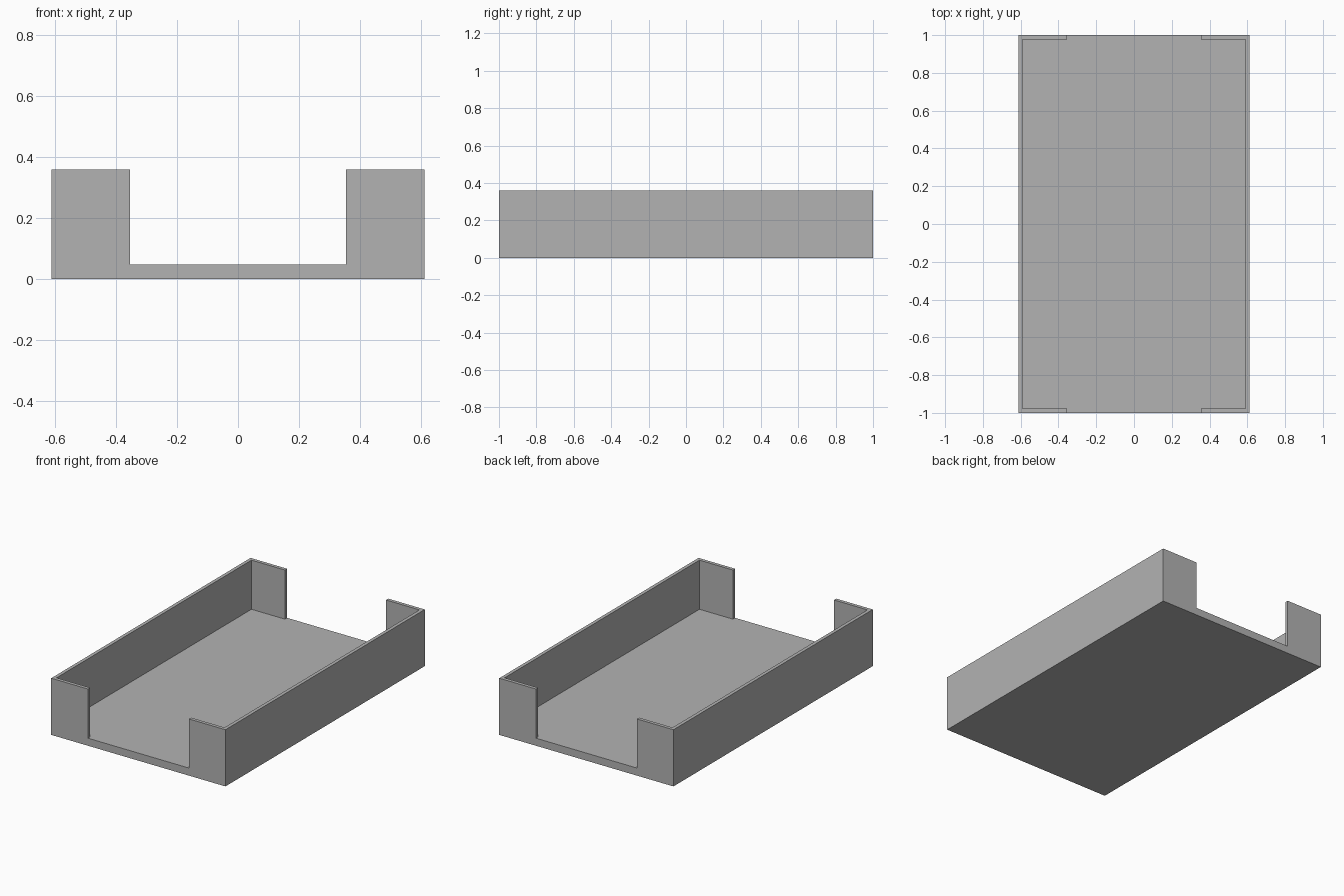
import bpy

if "Cube" in bpy.data.objects:
    bpy.data.objects.remove(bpy.data.objects["Cube"], do_unlink=True)

HALF_W, HALF_L, HEIGHT = 0.612, 1.0, 0.36
WALL, FLOOR, GAP = 0.022, 0.048, 0.355


def material(name, colour):
    mat = bpy.data.materials.new(name)
    mat.use_nodes = True
    mat.diffuse_color = colour
    mat.node_tree.nodes["Principled BSDF"].inputs["Base Color"].default_value = colour
    return mat


def box(name, half_x, half_y, bottom, top):
    bpy.ops.mesh.primitive_cube_add(size=2, location=(0, 0, (bottom + top) / 2))
    obj = bpy.context.object
    obj.name = name
    obj.scale = (half_x, half_y, (top - bottom) / 2)
    bpy.ops.object.transform_apply(location=True, rotation=False, scale=True)
    return obj


# Solid block that becomes the open tray
tray = box("tray", HALF_W, HALF_L, 0, HEIGHT)
tray.data.materials.append(material("grey", (0.45, 0.45, 0.45, 1)))

# Hollow between the walls, and the opening through both ends
cutters = [
    box("hollow_cutter", HALF_W - WALL, HALF_L - WALL, FLOOR, HEIGHT + 0.2),
    box("opening_cutter", GAP, HALF_L + 0.2, FLOOR, HEIGHT + 0.3),
]
for cutter in cutters:
    cutter.hide_render = True
    cut = tray.modifiers.new(cutter.name, "BOOLEAN")
    cut.operation = "DIFFERENCE"
    cut.solver = "EXACT"
    cut.object = cutter
    bpy.context.view_layer.objects.active = tray
    bpy.ops.object.modifier_apply(modifier=cut.name)
    bpy.data.objects.remove(cutter, do_unlink=True)
